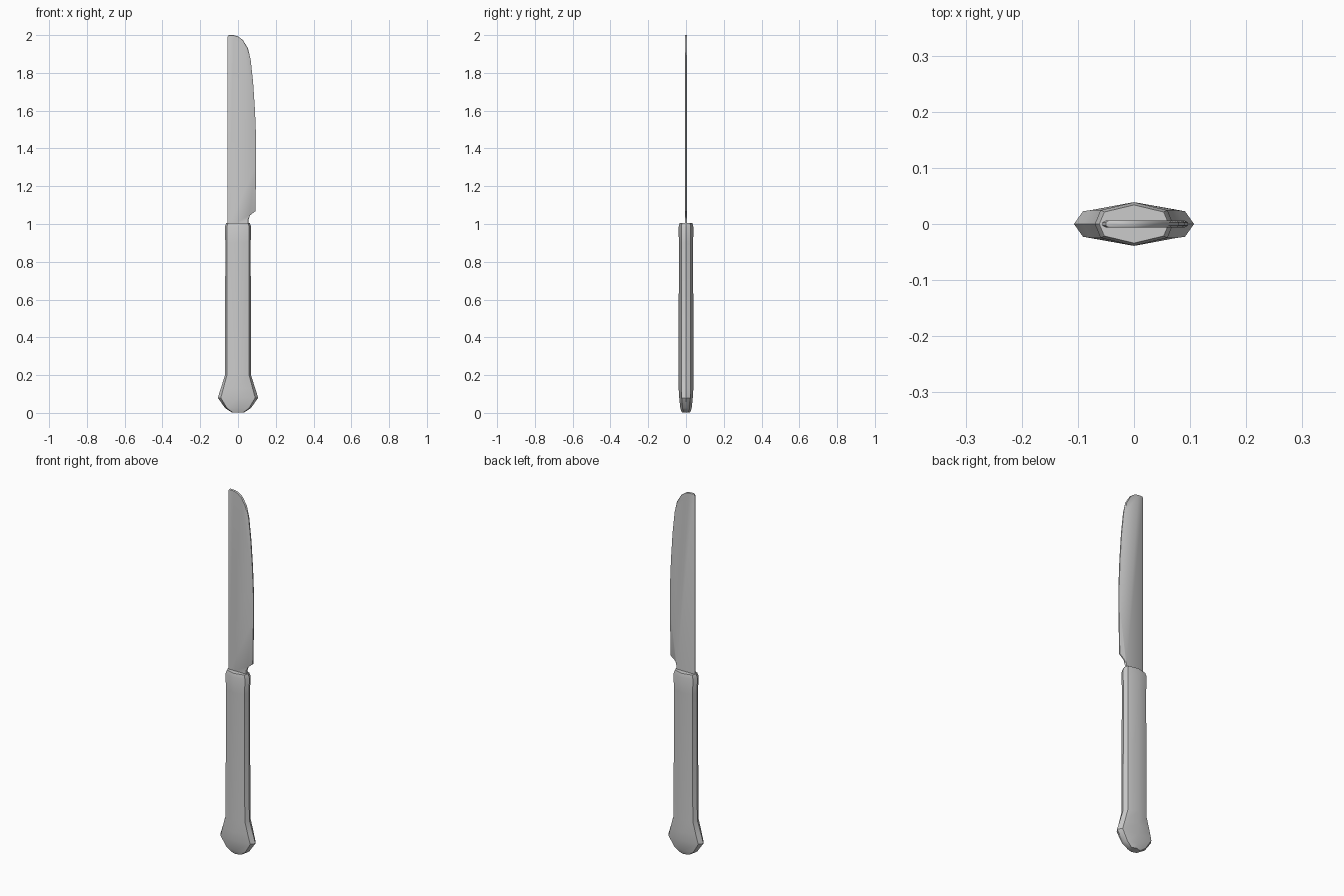
import bpy, bmesh, math

if "Cube" in bpy.data.objects:
    bpy.data.objects.remove(bpy.data.objects["Cube"])


def loft(name, rings, angle):
    """Skin closed rings of equal length, cap both ends, smooth by angle."""
    bm = bmesh.new()
    loops = [[bm.verts.new(p) for p in ring] for ring in rings]
    n = len(loops[0])
    for a, b in zip(loops, loops[1:]):
        for i in range(n):
            j = (i + 1) % n
            bm.faces.new((a[i], a[j], b[j], b[i]))
    bm.faces.new(loops[0][::-1])
    bm.faces.new(loops[-1])
    bmesh.ops.recalc_face_normals(bm, faces=bm.faces[:])
    mesh = bpy.data.meshes.new(name)
    bm.to_mesh(mesh)
    bm.free()
    obj = bpy.data.objects.new(name, mesh)
    bpy.context.collection.objects.link(obj)
    bpy.ops.object.select_all(action='DESELECT')
    bpy.context.view_layer.objects.active = obj
    obj.select_set(True)
    bpy.ops.object.shade_smooth_by_angle(angle=math.radians(angle))
    return obj


# Handle: flattened eight-sided section, flared pommel at the bottom
SECTION = [(1, 0), (0.85, 0.63), (0, 1), (-0.85, 0.63),
           (-1, 0), (-0.85, -0.63), (0, -1), (0.85, -0.63)]
# (z, half width, half depth)
PROFILE = [(0.002, 0.032, 0.022), (0.025, 0.068, 0.030), (0.08, 0.107, 0.036),
           (0.13, 0.091, 0.039), (0.20, 0.069, 0.039), (0.90, 0.067, 0.038),
           (0.985, 0.070, 0.039), (1.005, 0.062, 0.034)]
loft("handle", [[(w * x, d * y, z) for x, y in SECTION] for z, w, d in PROFILE], 40)

# Blade: thin plate with a straight spine, curved edge and a notch at the heel
OUTLINE = [(-0.056, 0.98), (0.056, 0.98), (0.055, 1.02), (0.063, 1.045),
           (0.092, 1.068), (0.096, 1.30), (0.096, 1.45), (0.090, 1.60),
           (0.080, 1.75), (0.067, 1.87), (0.053, 1.93), (0.025, 1.975),
           (0.0, 1.993), (-0.025, 2.0), (-0.050, 2.0), (-0.056, 1.99)]


def blade_ring(y, sx, sz):
    return [(0.02 + (x - 0.02) * sx, y, 1.5 + (z - 1.5) * sz) for x, z in OUTLINE]


loft("blade", [blade_ring(-0.006, 0.93, 0.996), blade_ring(-0.003, 1, 1),
               blade_ring(0.003, 1, 1), blade_ring(0.006, 0.93, 0.996)], 40)
